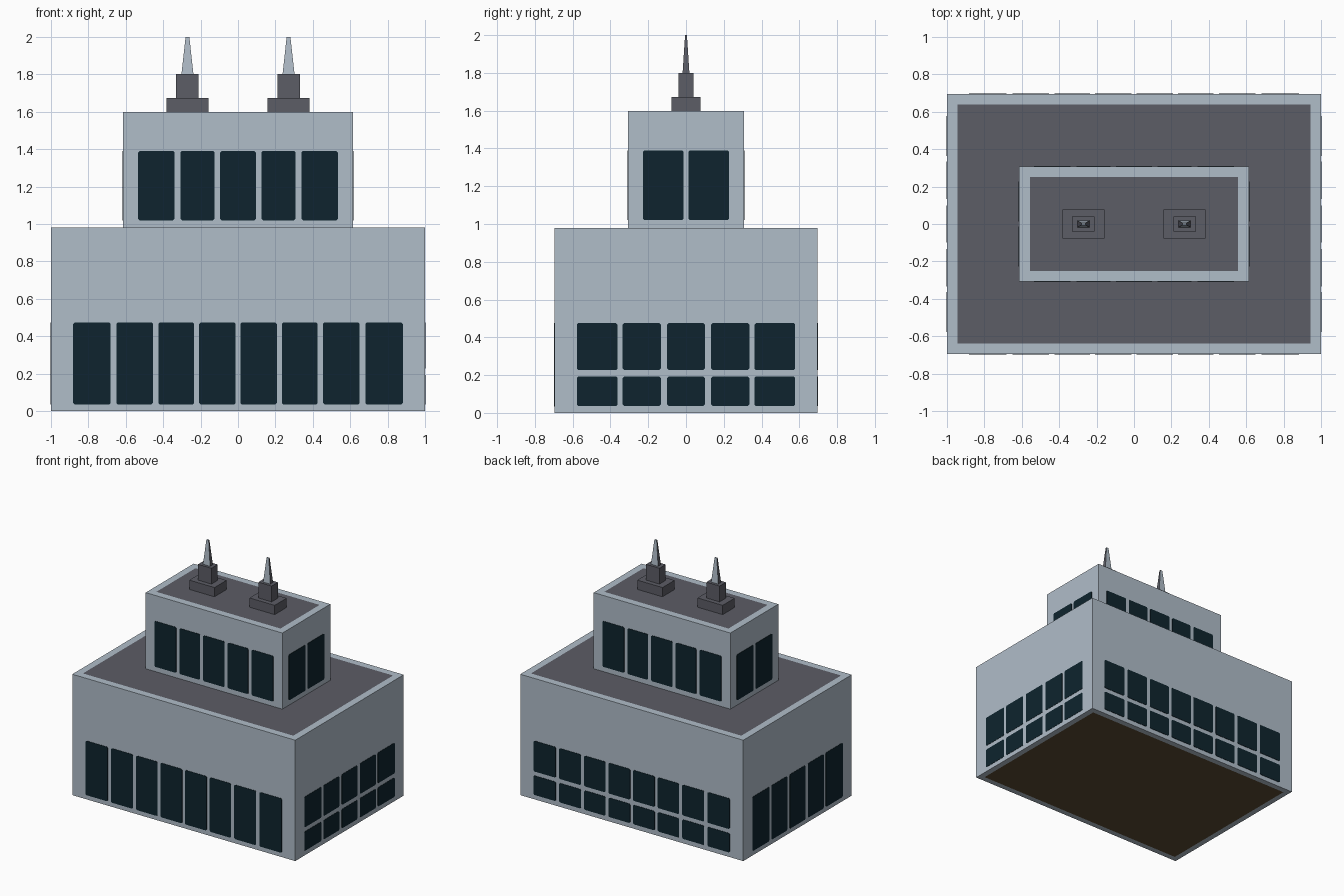
import bpy, bmesh
from mathutils import Vector

if "Cube" in bpy.data.objects:
    bpy.data.objects.remove(bpy.data.objects["Cube"])


def material(name, rgb):
    lin = [((c / 255 + 0.055) / 1.055) ** 2.4 for c in rgb]
    m = bpy.data.materials.new(name)
    m.diffuse_color = (*lin, 1)
    m.use_nodes = True
    m.node_tree.nodes["Principled BSDF"].inputs["Base Color"].default_value = m.diffuse_color
    return m


WALL = material("pale_blue_grey_wall", (176, 189, 201))
ROOF = material("dark_grey_roof", (92, 93, 102))
GLASS = material("dark_teal_glass", (14, 36, 46))
BROWN = material("brown_underside", (92, 75, 50))


def finish(name, bm, mats):
    me = bpy.data.meshes.new(name)
    bm.normal_update()
    bm.to_mesh(me)
    bm.free()
    for m in mats:
        me.materials.append(m)
    ob = bpy.data.objects.new(name, me)
    bpy.context.collection.objects.link(ob)
    return ob


def block(bm, cx, hx, hy, z0, z1, tx=None, ty=None):
    """Box of half sizes hx, hy; tx, ty are the half sizes at the top."""
    tx, ty = tx or hx, ty or hy
    res = bmesh.ops.create_cube(bm, size=2)
    for v in res["verts"]:
        top = v.co.z > 0
        v.co = (cx + v.co.x * (tx if top else hx),
                v.co.y * (ty if top else hy), z1 if top else z0)
    bm.normal_update()


def storey(name, hx, hy, z0, z1, underside):
    """Block with an inset coloured roof and, optionally, underside."""
    bm = bmesh.new()
    block(bm, 0, hx, hy, z0, z1)
    targets = [(1, 0.08, 1)] + ([(-1, 0.065, 2)] if underside else [])
    for sign, border, mat in targets:
        face = next(f for f in bm.faces if f.normal.z * sign > 0.9)
        bmesh.ops.inset_individual(bm, faces=[face], thickness=border)
        face.material_index = mat
    finish(name, bm, [WALL, ROOF, BROWN])


storey("lower_storey", 1.0, 0.695, 0, 0.98, True)
storey("upper_storey", 0.613, 0.307, 0.98, 1.597, False)


def windows(name, normal, dist, cols, rows):
    """Thin window plates with clipped corners on the wall facing normal."""
    n = Vector(normal)
    side = Vector((0, 0, 1)).cross(n)
    bm = bmesh.new()
    c = 0.008
    for a0, a1 in cols:
        for z0, z1 in rows:
            pts = [(a0 + c, z0), (a1 - c, z0), (a1, z0 + c), (a1, z1 - c),
                   (a1 - c, z1), (a0 + c, z1), (a0, z1 - c), (a0, z0 + c)]
            face = bm.faces.new([bm.verts.new(n * dist + side * a + Vector((0, 0, z)))
                                 for a, z in pts])
            ext = bmesh.ops.extrude_face_region(bm, geom=[face])["geom"]
            bmesh.ops.translate(bm, vec=n * 0.003,
                                verts=[g for g in ext if isinstance(g, bmesh.types.BMVert)])
    bmesh.ops.recalc_face_normals(bm, faces=bm.faces)
    finish(name, bm, [GLASS])


def mirrored(half):
    return half + [(-b, -a) for a, b in half]


# Window columns, measured sideways from each wall's centre
long_cols = mirrored([(0.013, 0.207), (0.235, 0.425), (0.455, 0.65), (0.68, 0.88)])
side_cols = mirrored([(0.133, 0.335), (0.362, 0.578)]) + [(-0.1, 0.1)]
top_cols = mirrored([(0.125, 0.308), (0.338, 0.533)]) + [(-0.096, 0.096)]
top_side_cols = mirrored([(0.013, 0.228)])
tall, split = [(0.035, 0.475)], [(0.037, 0.193), (0.227, 0.475)]
upper = [(1.02, 1.39)]

# Lower storey windows: tall at the front and left, split at the back and right
windows("front_windows", (0, -1, 0), 0.695, long_cols, tall)
windows("back_windows", (0, 1, 0), 0.695, long_cols, split)
windows("left_windows", (-1, 0, 0), 0.999, side_cols, tall)
windows("right_windows", (1, 0, 0), 0.999, side_cols, split)

# Upper storey windows, the same on opposite walls
for s, fb, lr in ((-1, "front", "left"), (1, "back", "right")):
    windows("upper_" + fb + "_windows", (0, s, 0), 0.307, top_cols, upper)
    windows("upper_" + lr + "_windows", (s, 0, 0), 0.613, top_side_cols, upper)

# Two stepped roof masts with tapering spires
for s, label in ((-1, "left"), (1, "right")):
    x = 0.27 * s
    for part, hx, hy, z0, z1 in (("mast_base", 0.113, 0.077, 1.597, 1.672),
                                 ("mast_block", 0.06, 0.04, 1.672, 1.80)):
        bm = bmesh.new()
        block(bm, x, hx, hy, z0, z1)
        finish(label + "_" + part, bm, [ROOF])
    bm = bmesh.new()
    block(bm, x, 0.032, 0.018, 1.80, 2.0, 0.01, 0.005)
    for f in bm.faces:  # side faces are dark, front, back and tip are pale
        f.material_index = 1 if abs(f.normal.x) > 0.7 else 0
    finish(label + "_spire", bm, [WALL, ROOF])
